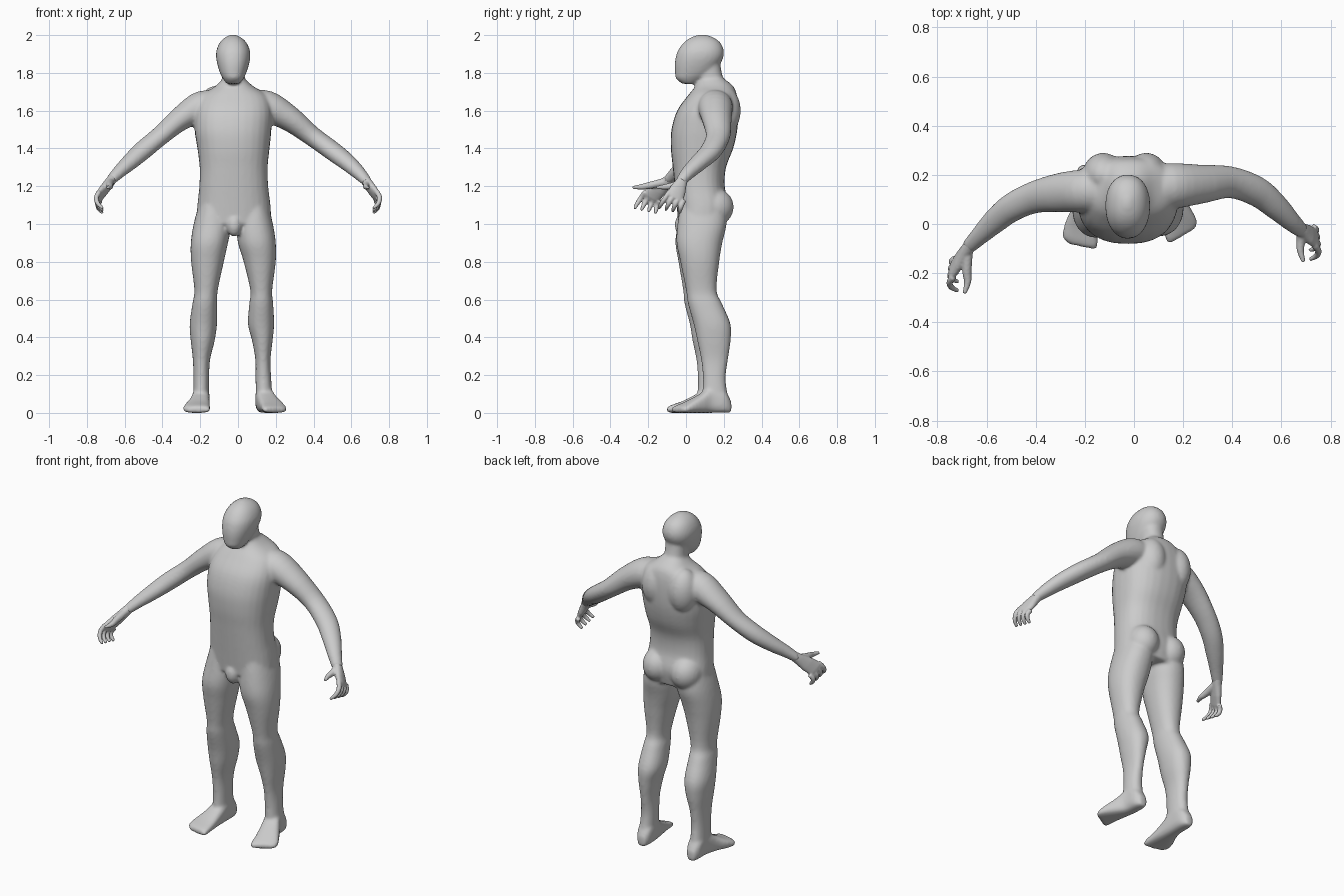
import bpy, bmesh, math
from mathutils import Vector, Matrix


def spline(rows, steps=4):
    # Catmull-Rom interpolation of equal-length number rows
    out = []
    for i in range(len(rows) - 1):
        p0, p1, p2 = rows[max(i - 1, 0)], rows[i], rows[i + 1]
        p3 = rows[min(i + 2, len(rows) - 1)]
        for s in range(steps):
            t = s / steps
            out.append([0.5 * (2 * b + (c - a) * t + (2 * a - 5 * b + 4 * c - d) * t * t
                               + (3 * b - a - 3 * c + d) * t ** 3)
                        for a, b, c, d in zip(p0, p1, p2, p3)])
    return out + [list(rows[-1])]


def loft(bm, rings, power=2.0, n=28):
    # skin closed rings, each given as centre and two half axes
    part = bmesh.new()
    loops = []
    for c, u, v in rings:
        loop = []
        for k in range(n):
            a = 2 * math.pi * k / n
            ca, sa = math.cos(a), math.sin(a)
            e = 2 / power
            p = c + u * math.copysign(abs(ca) ** e, ca) + v * math.copysign(abs(sa) ** e, sa)
            loop.append(part.verts.new(p))
        loops.append(loop)
    for a, b in zip(loops, loops[1:]):
        for k in range(n):
            part.faces.new((a[k], a[(k + 1) % n], b[(k + 1) % n], b[k]))
    part.faces.new(loops[0])
    part.faces.new(loops[-1])
    bmesh.ops.recalc_face_normals(part, faces=part.faces)
    me = bpy.data.meshes.new("tmp")
    part.to_mesh(me)
    part.free()
    bm.from_mesh(me)
    bpy.data.meshes.remove(me)


def stack(bm, rows, power=2.2):
    # horizontal sections: z, x0, x1, y0, y1
    loft(bm, [(Vector(((a + b) / 2, (c + d) / 2, z)), Vector(((b - a) / 2, 0, 0)),
               Vector((0, (d - c) / 2, 0))) for z, a, b, c, d in spline(rows)], power)


def tube(bm, rows, n=20):
    # limb path: x, y, z, upright radius, sideways radius
    rows = spline(rows)
    pts = [Vector(r[:3]) for r in rows]
    rings = []
    for i, r in enumerate(rows):
        t = (pts[min(i + 1, len(pts) - 1)] - pts[max(i - 1, 0)]).normalized()
        side = t.cross(Vector((0, 0, 1))).normalized()
        rings.append((pts[i], side * r[4], side.cross(t).normalized() * r[3]))
    loft(bm, rings, 2.0, n)


def foot(bm, rows):
    # upright sections: inner x, y, outer x, y, height
    rings = []
    for ax, ay, bx, by, h in spline(rows):
        rings.append((Vector(((ax + bx) / 2, (ay + by) / 2, h / 2)),
                      Vector(((bx - ax) / 2, (by - ay) / 2, 0)), Vector((0, 0, h / 2))))
    loft(bm, rings, 2.8)


def ball(bm, c, r):
    bmesh.ops.create_uvsphere(bm, u_segments=24, v_segments=14, radius=1,
                              matrix=Matrix.Translation(c) @ Matrix.Diagonal((*r, 1)))


def finish(name, bm, voxel, rounds):
    # fuse overlapping parts into one smooth skin
    me = bpy.data.meshes.new(name)
    bm.to_mesh(me)
    bm.free()
    ob = bpy.data.objects.new(name, me)
    bpy.context.collection.objects.link(ob)
    rm = ob.modifiers.new("fuse", 'REMESH')
    rm.mode = 'VOXEL'
    rm.voxel_size = voxel
    rm.use_smooth_shade = True
    sm = ob.modifiers.new("soften", 'SMOOTH')
    sm.factor = 0.5
    sm.iterations = rounds
    return ob


body = bmesh.new()

# torso
stack(body, [(1.0, -.222, .178, -.04, .205), (1.1, -.215, .172, -.05, .225),
             (1.2, -.205, .16, -.06, .205), (1.3, -.203, .157, -.07, .212),
             (1.4, -.215, .167, -.08, .25), (1.5, -.23, .177, -.077, .272),
             (1.6, -.225, .18, -.047, .277), (1.68, -.19, .155, .01, .27),
             (1.73, -.12, .08, .05, .25), (1.77, -.08, .035, .07, .2)], 2.4)
# shoulder blades, buttocks and groin
for x in (-.125, .05):
    ball(body, (x, .2, 1.6), (.085, .09, .13))
for x in (-.115, .07):
    ball(body, (x, .15, 1.09), (.09, .103, .1))
ball(body, (-.02, -.015, .995), (.042, .045, .062))

# neck and head
stack(body, [(1.68, -.1, .055, .05, .25), (1.76, -.085, .037, .058, .2),
             (1.86, -.085, .037, .05, .18)])
stack(body, [(1.742, -.06, .008, -.02, .05), (1.77, -.08, .03, -.053, .1),
             (1.80, -.096, .044, -.058, .14), (1.84, -.108, .057, -.06, .175),
             (1.88, -.116, .065, -.055, .197), (1.92, -.114, .063, -.042, .2),
             (1.96, -.097, .045, -.012, .182), (1.987, -.07, .017, .025, .147),
             (2.003, -.035, -.018, .07, .1)])

# legs
stack(body, [(1.1, .0, .16, -.03, .21), (1.0, -.01, .185, -.045, .215),
             (.9, .0, .2, -.05, .192), (.8, .03, .2, -.03, .176),
             (.65, .065, .181, .0, .162), (.58, .06, .186, .01, .19),
             (.47, .053, .191, .04, .236), (.38, .075, .183, .06, .236),
             (.28, .092, .172, .08, .222), (.18, .093, .176, .09, .21),
             (.07, .095, .183, .085, .225)])
stack(body, [(1.1, -.208, -.05, -.03, .21), (1.0, -.235, -.035, -.045, .215),
             (.9, -.25, -.053, -.056, .19), (.8, -.248, -.075, -.04, .17),
             (.65, -.231, -.107, -.015, .156), (.58, -.241, -.11, -.008, .182),
             (.47, -.256, -.111, .02, .23), (.38, -.25, -.124, .035, .23),
             (.28, -.239, -.148, .055, .213), (.18, -.236, -.153, .063, .206),
             (.07, -.238, -.153, .06, .222)])

# feet
foot(body, [(.11, .24, .155, .24, .06), (.093, .2, .178, .205, .12),
            (.093, .13, .187, .14, .14), (.105, .06, .215, .09, .1),
            (.12, -.01, .245, .04, .065), (.128, -.065, .258, .008, .042),
            (.145, -.08, .25, -.018, .03)])
foot(body, [(-.175, .24, -.22, .24, .06), (-.153, .2, -.237, .2, .12),
            (-.15, .12, -.24, .13, .14), (-.15, .05, -.256, .06, .1),
            (-.148, -.02, -.282, 0, .065), (-.147, -.088, -.29, -.055, .042),
            (-.16, -.103, -.262, -.082, .03)])

# arms
tube(body, [(-.09, .14, 1.625, .07, .08), (-.19, .135, 1.62, .085, .088),
            (-.3, .128, 1.56, .064, .08), (-.41, .107, 1.468, .051, .065),
            (-.5, .065, 1.393, .05, .058), (-.57, .008, 1.33, .043, .05),
            (-.63, -.05, 1.275, .034, .038), (-.675, -.095, 1.23, .026, .03)], 28)
tube(body, [(.05, .155, 1.63, .07, .08), (.15, .155, 1.622, .085, .093),
            (.27, .162, 1.56, .068, .08), (.39, .17, 1.467, .053, .065),
            (.5, .132, 1.387, .05, .061), (.58, .068, 1.325, .044, .052),
            (.64, .01, 1.27, .036, .04), (.685, -.03, 1.222, .026, .03)], 28)
finish("body", body, .009, 7)


def hand(name, side, dy, wrist):
    bm = bmesh.new()

    def at(p):
        return Vector((side * p[0], p[1] + dy, p[2]))
    # palm
    w = Vector(wrist)
    k = at((.738, -.187, 1.143))
    rows = []
    for t, br, th in ((-.15, .026, .026), (.2, .032, .026), (.6, .044, .023), (.95, .048, .018), (1.1, .043, .012)):
        rows.append((w.lerp(k, t), Vector((side * .1, -.85, .52)) * br,
                     Vector((side * .82, .35, .4)) * th))
    loft(bm, rows, 2.2, 20)
    # fingers, from index to little
    for i in range(4):
        f = i / 3
        path = [at(Vector(a).lerp(Vector(b), f)) for a, b in (
            ((.735, -.215, 1.17), (.728, -.14, 1.125)),
            ((.75, -.237, 1.14), (.742, -.152, 1.1)),
            ((.742, -.258, 1.108), (.735, -.158, 1.078)),
            ((.715, -.272, 1.083), (.715, -.162, 1.058)))]
        tube(bm, [(*p, r, r) for p, r in zip(path, (.014, .0135, .012, .008))], 12)
    # thumb
    path = [w.lerp(k, .15), at((.68, -.19, 1.205)), at((.677, -.235, 1.197)), at((.69, -.283, 1.193))]
    tube(bm, [(*p, r, r) for p, r in zip(path, (.022, .019, .015, .008))], 12)
    finish(name, bm, .005, 3)


hand("hand_right", -1, 0, (-.665, -.085, 1.24))
hand("hand_left", 1, .128, (.672, -.018, 1.235))
